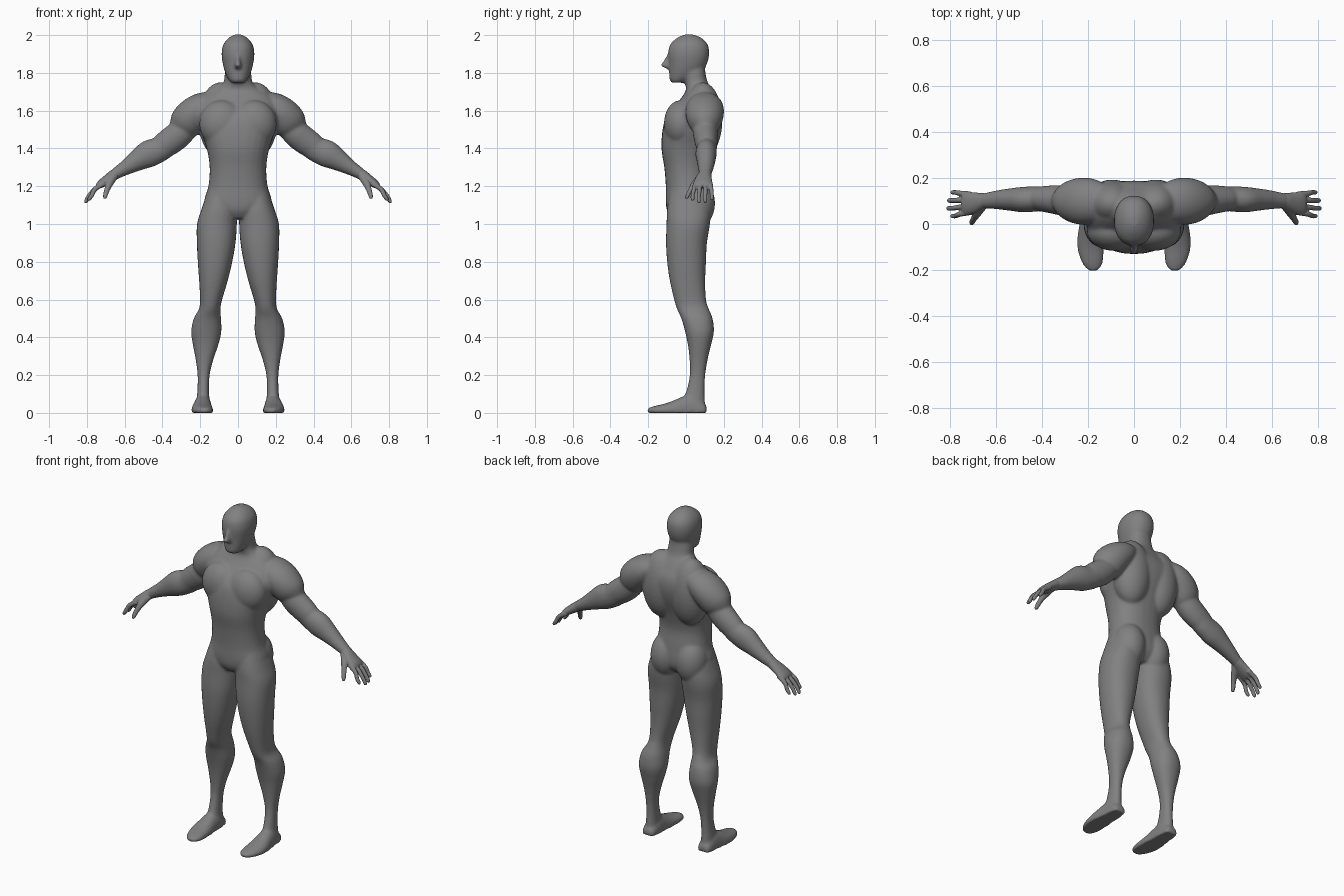
import bpy, bmesh
from math import cos, sin, pi, copysign
from mathutils import Vector as V, Matrix

bm = bmesh.new()
N = 28
grey = bpy.data.materials.new("dark_grey")
grey.diffuse_color = (.22, .22, .22, 1)


def spline(rows, steps=4):
    """Catmull-Rom interpolation of rows of numbers."""
    out = []
    for i in range(len(rows) - 1):
        a, b, c, d = rows[max(i - 1, 0)], rows[i], rows[i + 1], rows[min(i + 2, len(rows) - 1)]
        for k in range(steps):
            t = k / steps
            out.append([0.5 * (2 * q + (r - p) * t + (2 * p - 5 * q + 4 * r - s) * t * t
                               + (3 * q - p - 3 * r + s) * t ** 3)
                        for p, q, r, s in zip(a, b, c, d)])
    return out + [list(rows[-1])]


def skin(rings, power=2.0):
    """Closed tube through (centre, u, v) superellipse rings."""
    def point(c, u, v, a):
        ca, sa = cos(a), sin(a)
        p = c + u * copysign(abs(ca) ** (2 / power), ca) + v * copysign(abs(sa) ** (2 / power), sa)
        p.z = max(p.z, 0)
        return bm.verts.new(p)
    loops = [[point(c, u, v, 2 * pi * k / N) for k in range(N)] for c, u, v in rings]
    for a, b in zip(loops, loops[1:]):
        for k in range(N):
            bm.faces.new((a[k], a[(k + 1) % N], b[(k + 1) % N], b[k]))
    bm.faces.new(loops[0][::-1])
    bm.faces.new(loops[-1])


def column(rows, power=2.0, side=1):
    """Upright part; rows: z, x min, x max, y front, y back."""
    skin([(V((side * (a + b) / 2, (f + k) / 2, z)), V(((b - a) / 2, 0, 0)), V((0, (k - f) / 2, 0)))
          for z, a, b, f, k in spline(rows)], power)


def limb(rows, side):
    """Part along a path; rows: x, y, z, half depth in y, half thickness."""
    pts = spline(rows)
    rings = []
    for i, (x, y, z, h, t) in enumerate(pts):
        p, q = pts[max(i - 1, 0)], pts[min(i + 1, len(pts) - 1)]
        d = V((q[0] - p[0], 0, q[2] - p[2])).normalized()
        rings.append((V((side * x, y, z)), V((0, h, 0)), V((side * -d.z, 0, d.x)) * t))
    skin(rings)


def blob(centre, radii):
    m = Matrix.Translation(centre) @ Matrix.Diagonal((*radii, 1))
    bmesh.ops.create_uvsphere(bm, u_segments=28, v_segments=18, radius=1, matrix=m)


def sym(rows):
    return [(z, -h, h, f, b) for z, h, f, b in rows]


def finish(name, voxel, iterations):
    """Turn the collected parts into one object with a fused, softened skin."""
    global bm
    bmesh.ops.recalc_face_normals(bm, faces=bm.faces)
    mesh = bpy.data.meshes.new(name)
    bm.to_mesh(mesh)
    bm.free()
    bm = bmesh.new()
    mesh.materials.append(grey)
    ob = bpy.data.objects.new(name, mesh)
    bpy.context.collection.objects.link(ob)
    fuse = ob.modifiers.new("fuse", 'REMESH')
    fuse.mode = 'VOXEL'
    fuse.voxel_size = voxel
    fuse.use_smooth_shade = True
    soft = ob.modifiers.new("soften", 'SMOOTH')
    soft.factor = .5
    soft.iterations = iterations


# torso and neck
column(sym([(1.03, .07, -.075, .09), (1.07, .14, -.1, .125), (1.12, .178, -.107, .135),
            (1.2, .157, -.107, .128), (1.3, .15, -.115, .118), (1.4, .166, -.13, .14),
            (1.5, .2, -.124, .175), (1.57, .215, -.103, .188), (1.63, .21, -.055, .182),
            (1.68, .175, -.016, .157), (1.715, .115, 0, .137), (1.75, .077, -.008, .115),
            (1.8, .07, -.02, .103), (1.85, .06, -.02, .1)]), 2.3)

# head
column(sym([(1.748, .034, -.076, -.01), (1.763, .048, -.087, .02), (1.79, .063, -.089, .07),
            (1.84, .079, -.091, .108), (1.9, .087, -.095, .123), (1.95, .078, -.084, .115),
            (1.985, .05, -.047, .082), (2.003, .018, -.008, .038)]), 2.2)

# nose
column(sym([(1.82, .014, -.1, -.06), (1.838, .019, -.135, -.06), (1.857, .015, -.124, -.06),
            (1.9, .008, -.098, -.06)]))

for s in (-1, 1):
    # chest, upper back and buttock muscles
    blob((s * .085, -.03, 1.53), (.12, .087, .125))
    blob((s * .095, .09, 1.55), (.115, .103, .2))
    blob((s * .085, .058, 1.11), (.09, .096, .13))

    # leg
    column([(1.26, .03, .135, -.05, .07), (1.17, .02, .162, -.082, .105), (1.08, .008, .193, -.1, .13),
            (1.0, .006, .217, -.103, .127), (.9, .013, .218, -.106, .111), (.8, .03, .213, -.1, .106),
            (.7, .054, .206, -.086, .102), (.6, .084, .201, -.063, .106), (.55, .093, .207, -.048, .121),
            (.5, .09, .234, -.025, .141), (.43, .088, .248, -.005, .148), (.36, .104, .239, .01, .133),
            (.28, .131, .224, .019, .114), (.2, .15, .214, .02, .102), (.12, .153, .215, .003, .098),
            (.06, .15, .22, -.02, .1), (0, .147, .223, -.03, .102)], 2.2, s)

    # foot
    foot = [(.11, .184, .02, .035), (.097, .186, .038, .05), (.04, .186, .046, .1),
            (-.01, .188, .05, .09), (-.06, .19, .056, .068), (-.11, .188, .057, .05),
            (-.16, .182, .048, .038), (-.19, .178, .033, .029), (-.204, .177, .014, .023)]
    skin([(V((s * x, y, .012)), V((h, 0, 0)), V((0, 0, top - .012))) for y, x, h, top in spline(foot)], 2.2)

    # shoulder muscle
    limb([(.1, .1, 1.66, .06, .04), (.17, .1, 1.628, .094, .075), (.23, .099, 1.585, .102, .09),
          (.28, .1, 1.53, .085, .089), (.315, .102, 1.49, .05, .06)], s)

    # arm
    limb([(.22, .102, 1.58, .06, .06), (.3, .102, 1.487, .066, .072), (.35, .106, 1.445, .062, .073),
          (.385, .108, 1.42, .057, .07), (.415, .109, 1.395, .054, .067), (.475, .106, 1.37, .056, .072),
          (.535, .106, 1.335, .049, .056), (.595, .105, 1.298, .041, .04), (.645, .101, 1.268, .034, .031),
          (.68, .095, 1.243, .032, .024)], s)
finish("body", .0065, 13)

for s in (-1, 1):
    # palm
    limb([(.61, .104, 1.29, .026, .026), (.65, .1, 1.265, .034, .029), (.69, .092, 1.237, .045, .026),
          (.728, .09, 1.21, .051, .021), (.742, .09, 1.197, .046, .014)], s)

    # fingers
    for base, tip, x, z in ((.05, .035, .787, 1.123), (.077, .068, .805, 1.11),
                            (.104, .102, .802, 1.112), (.13, .137, .787, 1.126)):
        limb([(.71, base, 1.215, .012, .014), (.757, (base + tip) / 2, 1.185, .0115, .013),
              (x - .013, tip, (z + 1.18) / 2, .0105, .0115), (x, tip, z + .01, .01, .01),
              (x + .002, tip, z, .006, .006)], s)

    # thumb
    limb([(.65, .085, 1.26, .022, .02), (.676, .054, 1.222, .022, .02), (.692, .027, 1.185, .0145, .015),
          (.703, .008, 1.148, .012, .012), (.704, .003, 1.133, .007, .007)], s)
finish("hands", .004, 5)
